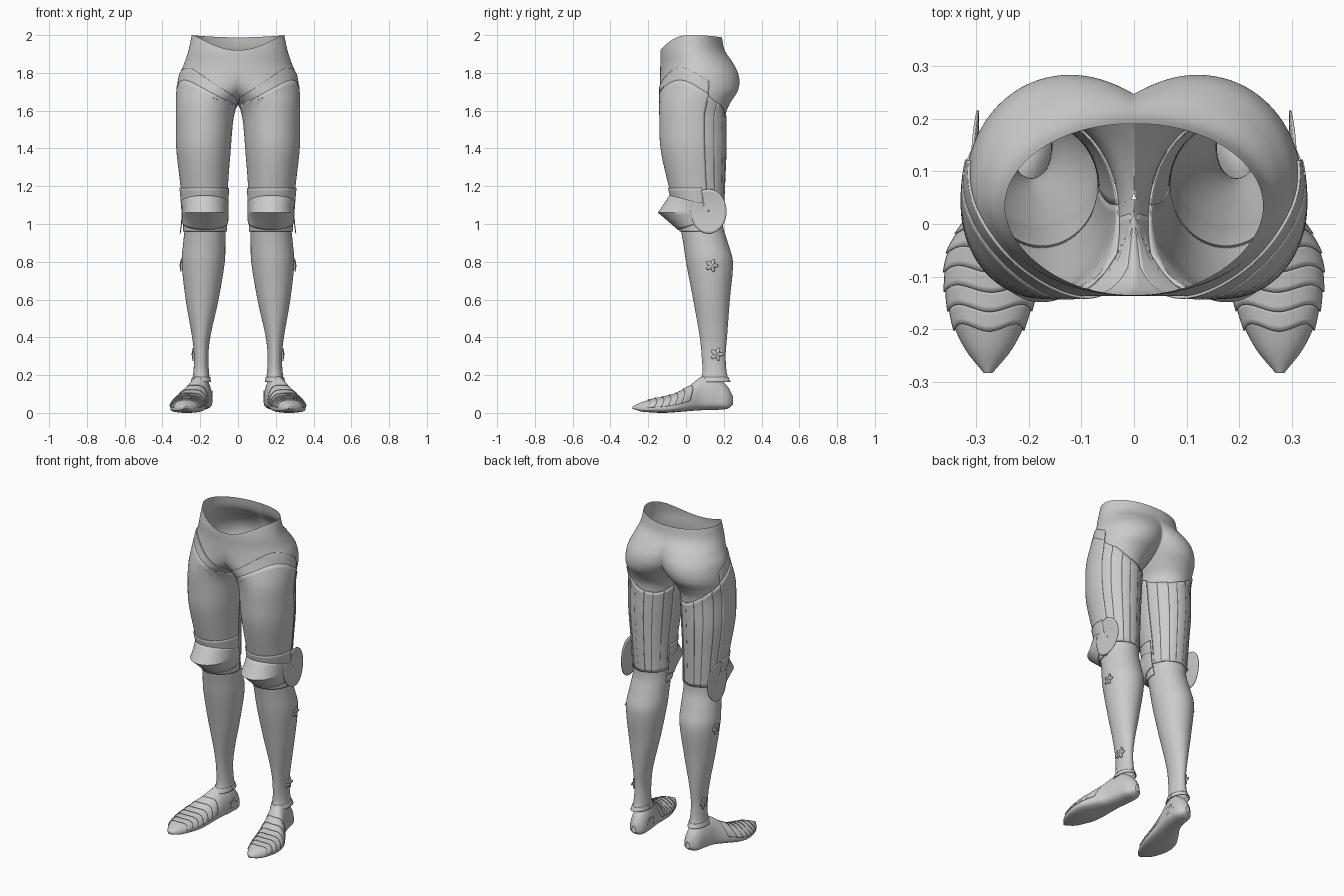
import bpy
from math import sin, cos, pi, radians, acos

if "Cube" in bpy.data.objects:
    bpy.data.objects.remove(bpy.data.objects["Cube"])

steel = bpy.data.materials.new("plain_grey")
steel.use_nodes = True
GREY = (0.6, 0.6, 0.6, 1)
steel.diffuse_color = GREY
steel.node_tree.nodes["Principled BSDF"].inputs["Base Color"].default_value = GREY

# Leg sections: z, inner x at back, inner x at front, outer x, front y, back y
LEG = [
    (.15, .145, .145, .25, .06, .24), (.2, .152, .152, .238, .085, .218),
    (.3, .157, .157, .233, .083, .21), (.4, .147, .147, .243, .073, .217),
    (.6, .103, .103, .277, .038, .232), (.8, .07, .07, .298, 0, .248),
    (.9, .067, .067, .29, -.015, .222), (1, .066, .066, .282, -.035, .195),
    (1.2, .06, .06, .298, -.085, .2), (1.4, .045, .045, .32, -.128, .208),
    (1.55, .032, .032, .322, -.134, .208), (1.6, .02, .02, .322, -.135, .215),
    (1.65, -.008, -.015, .322, -.136, .24), (1.7, -.035, -.1, .32, -.137, .272),
    (1.75, -.07, -.2, .315, -.137, .283), (1.8, -.1, -.27, .305, -.137, .275),
    (1.85, -.14, -.28, .285, -.136, .25), (1.92, -.22, -.262, .262, -.135, .205),
    (2, -.24, -.245, .245, -.12, .188)]
# Foot sections: y, centre x, half width, bottom z, top z
FOOT = [
    (-.283, .277, .008, .022, .034), (-.24, .276, .043, .008, .055),
    (-.19, .275, .068, .003, .07), (-.12, .27, .088, 0, .085),
    (-.05, .26, .092, .004, .105), (.02, .235, .078, .01, .145),
    (.08, .21, .064, .014, .19), (.15, .195, .058, .016, .195),
    (.22, .188, .045, .022, .14), (.25, .186, .012, .045, .085)]


def section(table, t):
    """Smoothly interpolated row of a section table."""
    t = min(max(t, table[0][0]), table[-1][0])
    i = max(k for k in range(len(table) - 1) if table[k][0] <= t)
    a, b = table[i], table[i + 1]
    p, n = table[max(i - 1, 0)], table[min(i + 2, len(table) - 1)]
    h = b[0] - a[0]
    s = (t - a[0]) / h
    row = []
    for k in range(1, len(a)):
        ma = (b[k] - p[k]) / (b[0] - p[0]) * h
        mb = (n[k] - a[k]) / (n[0] - a[0]) * h
        row.append((2*s**3 - 3*s*s + 1) * a[k] + (s**3 - 2*s*s + s) * ma
                   + (3*s*s - 2*s**3) * b[k] + (s**3 - s*s) * mb)
    return row


def leg_point(angle, z, off=0):
    """Point on the leg; angle 0 is outer, -90 front, 90 back."""
    back_in, front_in, out, yf, yb = section(LEG, z)
    a = (angle + pi) % (2 * pi) - pi
    inner = back_in if a > 0 else front_in
    cx, rx = (out + inner) / 2, (out - inner) / 2
    if inner < 0:                      # stop the arc on the middle plane
        a *= acos(-cx / rx) / pi
    c, s = cos(a), sin(a)
    x = cx + rx * c
    if inner < 0 and abs(x) < 1e-5:
        x = 0
    return (x + off * c, (yf + yb) / 2 + (yb - yf) / 2 * s + off * s, z)


def grid(name, f, nu, nv, thick=0, closed=False, sharp=35):
    """Mirrored surface f(u, v), with u and v running 0 to 1."""
    cols = nu if closed else nu + 1
    verts = [f(i / nu, j / nv) for j in range(nv + 1) for i in range(cols)]
    faces = []
    for j in range(nv):
        for i in range(nu):
            k = (i + 1) % cols
            faces.append((j*cols + i, j*cols + k, (j+1)*cols + k, (j+1)*cols + i))
    mesh = bpy.data.meshes.new(name)
    mesh.from_pydata(verts, [], faces)
    mesh.materials.append(steel)
    ob = bpy.data.objects.new(name, mesh)
    bpy.context.collection.objects.link(ob)
    m = ob.modifiers.new("mirror", 'MIRROR')
    m.merge_threshold = 0.0005
    if thick:
        s = ob.modifiers.new("thickness", 'SOLIDIFY')
        s.thickness, s.offset = thick, -1
    bpy.ops.object.select_all(action='DESELECT')
    ob.select_set(True)
    bpy.context.view_layer.objects.active = ob
    bpy.ops.object.shade_smooth_by_angle(angle=radians(sharp))
    return ob


def plate(name, a0, a1, low, high, off, nu=48, nv=24, thick=.005):
    """Plate lying on the leg; low and high give its edges by angle."""
    a0, a1 = radians(a0), radians(a1)

    def f(u, v):
        a = a0 + (a1 - a0) * u
        z0, z1 = low(a), high(a)
        return leg_point(a, z0 + (z1 - z0) * v, off)
    return grid(name, f, nu, nv, thick)


def level(z):
    return lambda a: z


def thigh_top(a):
    return 1.655 + .065 * cos(a) - .085 * sin(a)


def waist(a):
    return 2 - .08 * max(0, -sin(a)) ** 3 - .012 * max(0, sin(a)) ** 2


# Hips: open at the waist, split into two legs below
def hips_point(u, v):
    a = -pi + 2 * pi * min(max(u, 1e-6), 1 - 1e-6)
    # the front rim dips where the surface meets the middle plane
    top = waist(a / 2) if a < 0 else 2 - .012 * sin(a / 2) ** 2
    return leg_point(a, 1.53 + (top - 1.53) * v)


grid("hips", hips_point, 96, 60, sharp=60)

# Thigh armour
plate("hip_lame", -172, 18, lambda a: thigh_top(a) - .03,
      lambda a: thigh_top(a) + .065, .005)
plate("thigh_lining", -180, 180, level(1.04), lambda a: thigh_top(a) - .02, .001, 72)
plate("thigh_front", -192, 20, level(1.1), thigh_top, .007)
for i in range(7):
    start = 18 + i * 21
    plate(f"thigh_back_strip_{i + 1}", start, start + 22.5, level(1.035),
          lambda a: thigh_top(a) - .008, .007 if i % 2 else .004, 8)

# Knee armour
plate("upper_knee_lame", -188, 10, level(1.09), level(1.19), .013, nv=8)
plate("lower_knee_lame", -188, 10, level(.96), level(1.03), .008, nv=8)


def knee_point(u, v):
    a = radians(-188 + 200 * u)
    front = max(0, -sin(a))
    t = 2 * v - 1
    z = 1.06 + t * (.05 + .042 * front)
    return leg_point(a, z, .014 + .085 * front ** 3 * (1 - abs(t)))


grid("knee_cop", knee_point, 48, 16, .005)


def wing_point(u, v):
    a, r = 2 * pi * u, .02 + .98 * v
    t = r * sin(a)
    return (.294 + .01 * t * t, .12 + .095 * r * cos(a), 1.067 + .118 * t)


grid("knee_wing", wing_point, 48, 8, .005, True)

# Lower leg
plate("greave", -180, 180, level(.17), level(1.08), 0, 64, 50, 0)
plate("ankle_cuff", -180, 180, level(.165), level(.19), .004, 64, 4)


# Foot and its overlapping lames
def foot_point(a, y, off=0):
    cx, hw, zb, zt = section(FOOT, y)
    mid = zb + .3 * (zt - zb)
    s = sin(a)
    z = mid + (zt - mid + off) * s if s > 0 else mid - (mid - zb) * (-s) ** .6
    return (cx + (hw + off) * cos(a), y, z)


grid("foot", lambda u, v: foot_point(2 * pi * u, .25 - .533 * v), 40, 48, 0, True, 50)
for i in range(6):
    y0 = .03 - i * .037

    def lame_point(u, v, y0=y0):
        a = pi * (.04 + .92 * u)
        y = y0 - .042 * v - .007 * cos(4 * a)
        return foot_point(a, y, .001 + .004 * v)
    grid(f"foot_lame_{i + 1}", lame_point, 32, 4, .003)


# Small flower shaped fittings on the calf and ankle
def flower(name, centre, size):
    x, y, z = centre

    def f(u, v):
        a = 2 * pi * u
        r = size * v * (.72 + .28 * cos(5 * a))
        return (x + .006 * (1 - v), y + r * cos(a), z + r * sin(a))
    grid(name, f, 40, 4, .004, True)


flower("calf_fitting", leg_point(radians(5), .78, .003), .034)
flower("shin_fitting", leg_point(radians(15), .31, .004), .036)
flower("ankle_fitting", (.136, .15, .085), .034)
